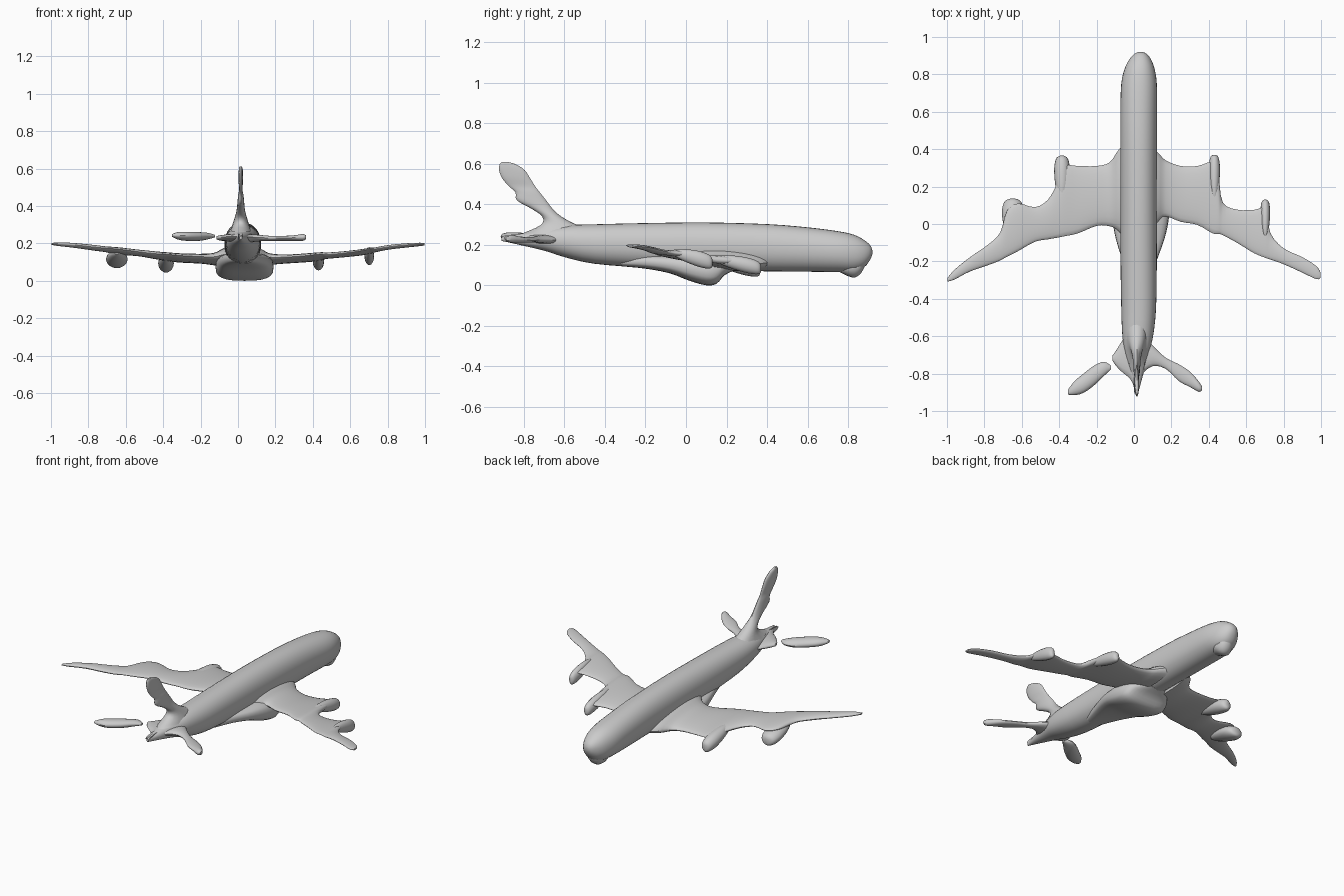
import bpy, bmesh
from math import cos, sin, pi, copysign
from mathutils import Vector


def smooth_rows(rows, steps):
    """Catmull-Rom interpolation of station rows."""
    out = []
    for i in range(len(rows) - 1):
        p = [rows[max(0, min(len(rows) - 1, i + k))] for k in (-1, 0, 1, 2)]
        for s in range(steps):
            t = s / steps
            out.append([0.5 * (2 * b + (c - a) * t + (2 * a - 5 * b + 4 * c - d) * t * t
                               + (3 * b - a - 3 * c + d) * t ** 3) for a, b, c, d in zip(*p)])
    return out + [list(rows[-1])]


def loft(name, rows, section, n=24, power=1.0, steps=3):
    """Skin rounded sections; section(row) returns centre and two half axes."""
    bm = bmesh.new()
    rings = []
    for row in smooth_rows(rows, steps):
        c, u, v = (Vector(w) for w in section(row))
        ring = []
        for k in range(n):
            a = 2 * pi * k / n
            cu = copysign(abs(cos(a)) ** power, cos(a))
            sv = copysign(abs(sin(a)) ** power, sin(a))
            ring.append(bm.verts.new(c + u * cu + v * sv))
        rings.append(ring)
    for a, b in zip(rings, rings[1:]):
        for k in range(n):
            bm.faces.new((a[k], a[(k + 1) % n], b[(k + 1) % n], b[k]))
    bm.faces.new(rings[0])
    bm.faces.new(rings[-1])
    bmesh.ops.recalc_face_normals(bm, faces=bm.faces)
    me = bpy.data.meshes.new(name)
    bm.to_mesh(me)
    bm.free()
    ob = bpy.data.objects.new(name, me)
    bpy.context.collection.objects.link(ob)
    bpy.ops.object.select_all(action='DESELECT')
    ob.select_set(True)
    bpy.context.view_layer.objects.active = ob
    bpy.ops.object.shade_smooth_by_angle(angle=0.7)
    return ob


def body(r):    # y, centre x, half width, bottom z, top z
    return ((r[1], r[0], (r[3] + r[4]) / 2), (r[2], 0, 0), (0, 0, (r[4] - r[3]) / 2))


def wing(r):    # x, leading y, trailing y, bottom z, top z
    c = (r[1] - r[2]) / 2
    return ((r[0], (r[1] + r[2]) / 2, (r[3] + r[4]) / 2), (0, c, -0.07 * c), (0, 0, (r[4] - r[3]) / 2))


def fin(r):     # z, leading y, trailing y, half thickness
    return ((0.015, (r[1] + r[2]) / 2, r[0]), (0, (r[1] - r[2]) / 2, 0), (r[3], 0, 0))


# Fuselage, slightly off centre
loft("fuselage", [
    (-0.91, .015, .006, .22, .24), (-0.82, .015, .03, .20, .255), (-0.7, .015, .062, .172, .28),
    (-0.6, .02, .082, .14, .297), (-0.45, .025, .093, .107, .302), (-0.2, .025, .097, .088, .308),
    (0.1, .025, .098, .075, .311), (0.4, .025, .098, .07, .303), (0.6, .025, .098, .068, .287),
    (0.75, .027, .095, .066, .268), (0.83, .03, .08, .068, .25), (0.88, .033, .058, .09, .224),
    (0.91, .035, .032, .128, .198), (0.92, .035, .01, .155, .175)], body, n=32, power=0.92)

# Belly fairing and chin bulge
loft("belly_fairing", [
    (-0.32, .03, .05, .095, .14), (-0.2, .03, .09, .083, .15), (-0.08, .033, .13, .06, .15),
    (0.02, .035, .15, .022, .15), (0.1, .035, .155, .001, .14), (0.15, .035, .145, .008, .13),
    (0.19, .035, .12, .05, .12), (0.24, .03, .06, .075, .11)], body, power=0.7)
loft("chin_bulge", [
    (0.75, .03, .03, .07, .12), (0.8, .03, .055, .046, .14), (0.835, .033, .05, .04, .15),
    (0.865, .035, .04, .062, .16), (0.885, .035, .02, .1, .16)], body, n=16)

# Wings, each with its own ragged outline
loft("left_wing", [
    (-0.03, .44, -.12, .075, .19), (-0.08, .40, -.04, .078, .17), (-0.13, .33, -.012, .085, .147),
    (-0.2, .31, -.01, .094, .142), (-0.3, .31, -.05, .1, .143), (-0.375, .31, -.066, .108, .148),
    (-0.41, .22, -.073, .113, .152), (-0.46, .13, -.082, .12, .158), (-0.53, .09, -.095, .132, .165),
    (-0.62, .11, -.145, .14, .175), (-0.68, .07, -.175, .148, .18), (-0.715, -.045, -.195, .155, .184),
    (-0.78, -.11, -.22, .163, .192), (-0.88, -.18, -.255, .177, .202), (-0.96, -.245, -.297, .186, .205),
    (-0.998, -.29, -.308, .192, .202)], wing)
loft("right_wing", [
    (0.08, .42, -.05, .075, .19), (0.13, .38, .01, .08, .165), (0.17, .34, .04, .086, .145),
    (0.25, .31, .012, .094, .138), (0.34, .31, -.005, .1, .142), (0.42, .33, -.05, .108, .147),
    (0.452, .25, -.053, .113, .15), (0.475, .115, -.06, .118, .15), (0.55, .077, -.10, .125, .155),
    (0.64, .075, -.155, .135, .164), (0.7, .08, -.18, .145, .173), (0.73, -.05, -.19, .152, .177),
    (0.8, -.13, -.215, .166, .19), (0.9, -.177, -.26, .178, .2), (0.975, -.225, -.295, .186, .203),
    (0.998, -.26, -.288, .19, .2)], wing)

# Engine pods: centre x, half width, nose y, length, bottom z, top z at the nose
for name, x, w, y, length, lo, hi in (
        ("left_inner_engine", -.385, .042, .365, .24, .032, .12),
        ("left_outer_engine", -.648, .058, .135, .22, .056, .14),
        ("right_inner_engine", .43, .03, .37, .24, .044, .125),
        ("right_outer_engine", .702, .026, .13, .2, .072, .155)):
    loft(name, [(y - length * t, x, w * k, lo + .06 * t + .03 * (1 - k), hi + .045 * t - .035 * (1 - k))
                for t, k in ((0, .25), (.04, .65), (.15, .9), (.35, 1), (.65, .85), (.9, .5), (1, .2))],
         body, n=16)

# Tail fin with notched trailing edge
loft("tail_fin", [
    (.26, -.44, -.8, .06), (.3, -.54, -.715, .045), (.34, -.615, -.71, .032), (.38, -.66, -.765, .022),
    (.42, -.69, -.835, .018), (.46, -.722, -.842, .014), (.49, -.745, -.875, .009),
    (.53, -.77, -.908, .012), (.57, -.797, -.923, .012), (.598, -.84, -.92, .01),
    (.61, -.88, -.91, .006)], fin, n=16)

# Tailplane: right half, left stub, and the detached left tip
loft("right_tailplane", [
    (.0, -.56, -.91, .2, .25), (.04, -.58, -.81, .2, .25), (.1, -.65, -.76, .21, .247),
    (.17, -.715, -.775, .213, .24), (.24, -.75, -.84, .212, .24), (.3, -.79, -.872, .212, .243),
    (.345, -.84, -.897, .213, .25), (.363, -.868, -.89, .222, .243)], wing, n=16)
loft("left_tailplane_stub", [
    (.025, -.56, -.91, .2, .25), (-.02, -.58, -.83, .205, .25), (-.06, -.62, -.795, .212, .247),
    (-.095, -.675, -.76, .215, .243), (-.116, -.705, -.73, .222, .238)], wing, n=16)
loft("left_tailplane_tip", [
    (-.123, -.757, -.777, .232, .245), (-.16, -.737, -.812, .222, .256), (-.21, -.755, -.86, .213, .26),
    (-.27, -.8, -.903, .213, .262), (-.32, -.842, -.915, .22, .26), (-.352, -.885, -.912, .235, .25)],
    wing, n=16)
